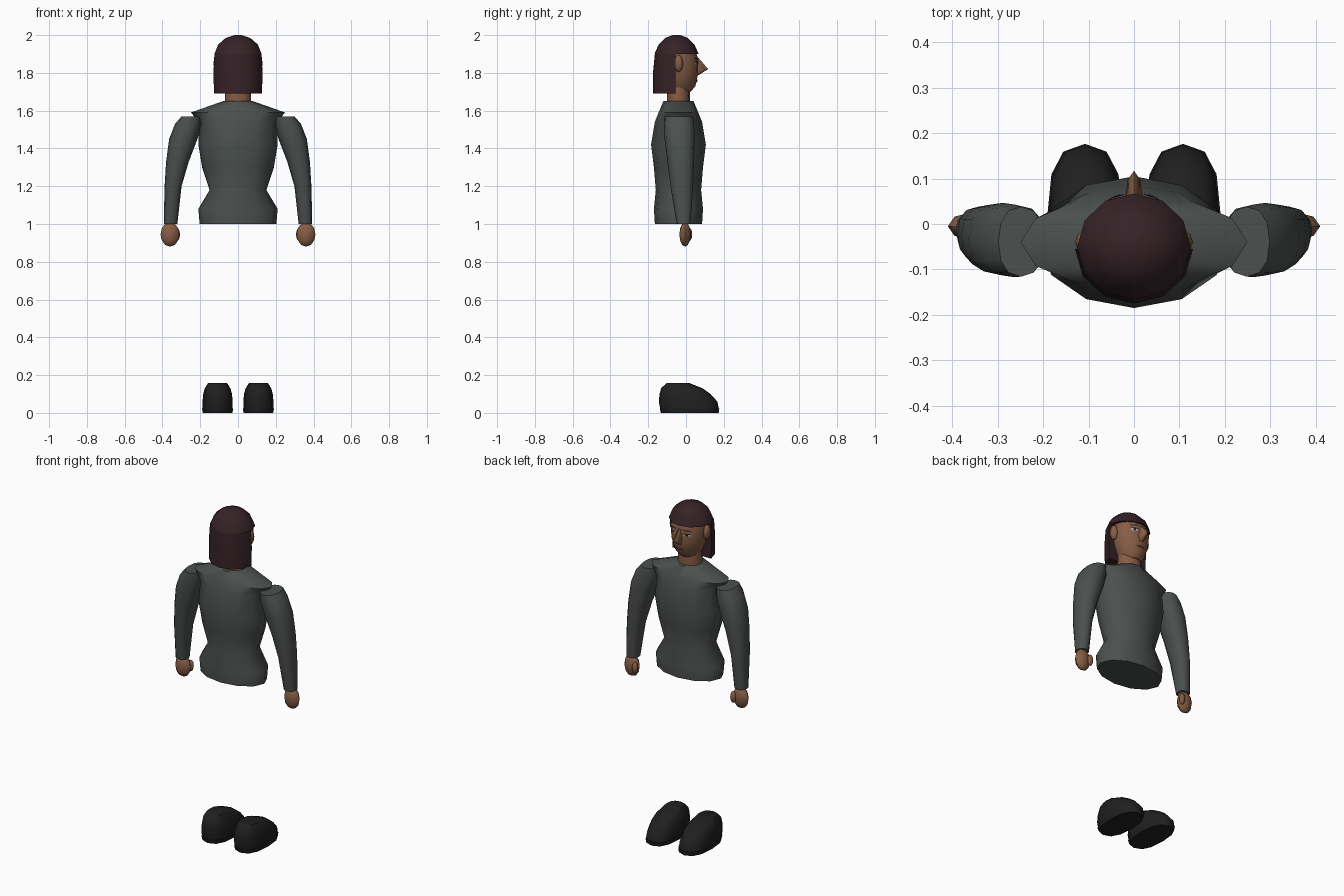
import bpy, bmesh, math
from mathutils import Vector
from mathutils.bvhtree import BVHTree

cube = bpy.data.objects.get("Cube")
if cube:
    bpy.data.objects.remove(cube, do_unlink=True)


def material(name, red, green, blue):
    mat = bpy.data.materials.new(name)
    mat.use_nodes = True
    colour = (red, green, blue, 1)
    mat.diffuse_color = colour
    mat.node_tree.nodes["Principled BSDF"].inputs["Base Color"].default_value = colour
    return mat


cloth = material("grey green cloth", 0.07, 0.08, 0.075)
skin = material("brown skin", 0.24, 0.11, 0.06)
hair = material("dark brown hair", 0.036, 0.016, 0.02)
leather = material("black leather", 0.014, 0.014, 0.014)
eye_white = material("eye white", 0.4, 0.4, 0.4)
eye_black = material("eye black", 0.01, 0.01, 0.01)
lip = material("lip brown", 0.13, 0.05, 0.04)


def finish(name, bm, mat):
    """Turn a bmesh into a smooth shaded object with crisp hard edges."""
    bmesh.ops.recalc_face_normals(bm, faces=bm.faces)
    mesh = bpy.data.meshes.new(name)
    bm.to_mesh(mesh)
    bm.free()
    mesh.materials.append(mat)
    mesh.shade_smooth()
    mesh.set_sharp_from_angle(angle=math.radians(50))
    obj = bpy.data.objects.new(name, mesh)
    bpy.context.collection.objects.link(obj)
    return obj


def superellipse(angle, power):
    c, s = math.cos(angle), math.sin(angle)
    return math.copysign(abs(c) ** power, c), math.copysign(abs(s) ** power, s)


def loft(name, mat, centre, rings, sides=12, power=1, side=1, front_limit=1):
    """Skin rings of (height, half width, half depth); centre gives x, y by height."""
    bm = bmesh.new()
    loops = []
    for z, width, depth in rings:
        x, y = centre(z)
        loop = []
        for i in range(sides):
            u, v = superellipse(math.tau * i / sides, power)
            point = (side * (x + u * width), min(y + v * depth, front_limit), z)
            loop.append(bm.verts.new(point))
        loops.append(loop)
    for low, high in zip(loops, loops[1:]):
        for i in range(sides):
            bm.faces.new((low[i - 1], low[i], high[i], high[i - 1]))
    bm.faces.new(loops[0])
    bm.faces.new(loops[-1])
    return finish(name, bm, mat)


def ellipsoid(name, mat, centre, radii):
    bm = bmesh.new()
    bmesh.ops.create_uvsphere(bm, u_segments=8, v_segments=6, radius=1)
    bmesh.ops.scale(bm, vec=radii, verts=bm.verts)
    bmesh.ops.translate(bm, vec=centre, verts=bm.verts)
    finish(name, bm, mat)


def on_axis(y):
    return lambda z: (0, y)


# Torso and neck
loft("torso", cloth, on_axis(-0.04), [
    (1, 0.203, 0.125), (1.08, 0.21, 0.13), (1.18, 0.15, 0.12), (1.3, 0.19, 0.13),
    (1.42, 0.21, 0.145), (1.54, 0.205, 0.125), (1.59, 0.25, 0.105), (1.65, 0.08, 0.08)])
loft("neck", skin, on_axis(-0.04), [(1.6, 0.07, 0.06), (1.75, 0.07, 0.06)])

# Head and nose
head = loft("head", skin, on_axis(-0.035), [
    (1.7, 0.05, 0.06), (1.73, 0.075, 0.085), (1.8, 0.1, 0.1),
    (1.87, 0.108, 0.1), (1.94, 0.1, 0.08)], sides=16)
loft("nose", skin, on_axis(0.05), [
    (1.79, 0.014, 0.02), (1.82, 0.02, 0.067), (1.88, 0.01, 0.016)], sides=8)

# Hair: a crown with a straight fringe and a flat-cut curtain behind the ears
loft("hair_crown", hair, on_axis(-0.05), [
    (1.9, 0.125, 0.117), (1.95, 0.105, 0.095), (1.985, 0.065, 0.06), (2, 0.02, 0.02)])
loft("hair_curtain", hair, on_axis(-0.055), [
    (1.69, 0.127, 0.12), (1.8, 0.13, 0.12), (1.9, 0.125, 0.11)], front_limit=-0.055)

# Face details are thin plates that follow the surface of the head
head_tree = BVHTree.FromPolygons([v.co for v in head.data.vertices],
                                 [p.vertices for p in head.data.polygons])


def face_plate(name, mat, x, z, width, height, lift, tilt=0):
    bm = bmesh.new()

    def point(dx, dz):
        start = Vector((x + dx, 1, z + dz))
        hit = head_tree.ray_cast(start, Vector((0, -1, 0)))[0]
        return bm.verts.new((hit.x, hit.y + lift, hit.z))

    middle = point(0, 0)
    rim = []
    for i in range(12):
        u, v = superellipse(math.tau * i / 12, 1)
        rim.append(point(u * width, v * height + tilt * u * width))
    for i in range(12):
        bm.faces.new((middle, rim[i - 1], rim[i]))
    plate = finish(name, bm, mat)
    if plate.data.polygons[0].normal.y < 0:
        plate.data.flip_normals()


face_plate("mouth", lip, 0, 1.757, 0.03, 0.009, 0.004)
face_plate("mouth_line", eye_black, 0, 1.757, 0.03, 0.002, 0.006)

for side, tag in ((1, "left_"), (-1, "right_")):
    # Eye, brow and ear
    eye_x = side * 0.045
    face_plate(tag + "eye", eye_white, eye_x, 1.85, 0.02, 0.008, 0.003)
    face_plate(tag + "pupil", eye_black, eye_x, 1.85, 0.007, 0.007, 0.005)
    face_plate(tag + "eyelid", eye_black, eye_x, 1.858, 0.022, 0.003, 0.006)
    face_plate(tag + "eyebrow", hair, eye_x, 1.877, 0.026, 0.004, 0.006, -side / 10)
    ellipsoid(tag + "ear", skin, (side * 0.108, -0.04, 1.85), (0.022, 0.025, 0.045))

    # Sleeve bending outwards to the wrist, with hand and thumb
    loft(tag + "arm", cloth, lambda z: (0.357 - (z - 1) ** 2 / 3, -0.013 - (z - 1) / 22), [
        (1, 0.036, 0.037), (1.2, 0.045, 0.06), (1.33, 0.06, 0.07),
        (1.45, 0.075, 0.08), (1.53, 0.07, 0.08), (1.57, 0.05, 0.077)],
        power=0.85, side=side)
    ellipsoid(tag + "hand", skin, (side * 0.36, -0.005, 0.945), (0.05, 0.03, 0.065))
    ellipsoid(tag + "thumb", skin, (side * 0.325, 0.018, 0.945), (0.018, 0.015, 0.035))

    # Shoe sloping back from the toe, on a thin sole
    def shoe_centre(z):
        return 0.108, 0.02 - 2.5 * z * z

    loft(tag + "shoe", leather, shoe_centre, [
        (0.02, 0.08, 0.155), (0.06, 0.08, 0.155), (0.1, 0.076, 0.135),
        (0.13, 0.068, 0.11), (0.158, 0.05, 0.06)], power=0.8, side=side)
    loft(tag + "sole", leather, shoe_centre, [
        (0, 0.078, 0.153), (0.024, 0.083, 0.158)], power=0.8, side=side)
